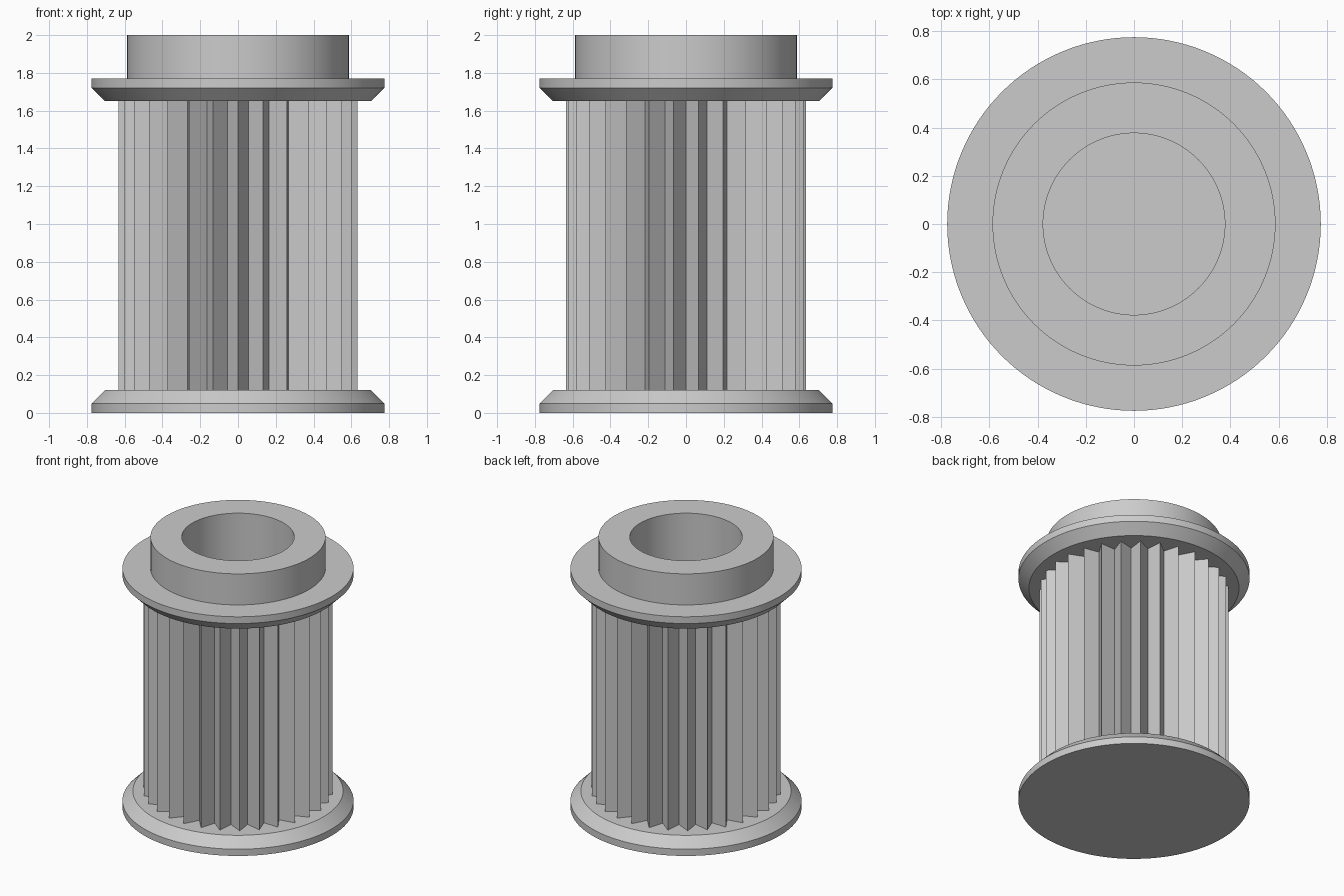
import bpy, bmesh
from math import sin, cos, pi, radians

SEGMENTS = 128
TEETH = 30

cube = bpy.data.objects.get("Cube")
if cube:
    bpy.data.objects.remove(cube, do_unlink=True)

# One plain grey for the whole pulley
grey = bpy.data.materials.new("plain_grey")
grey.use_nodes = True
colour = (0.6, 0.6, 0.6, 1)
grey.diffuse_color = colour
grey.node_tree.nodes["Principled BSDF"].inputs["Base Color"].default_value = colour


def finish(name, bm, smooth):
    bmesh.ops.recalc_face_normals(bm, faces=bm.faces)
    mesh = bpy.data.meshes.new(name)
    bm.to_mesh(mesh)
    bm.free()
    mesh.materials.append(grey)
    obj = bpy.data.objects.new(name, mesh)
    bpy.context.collection.objects.link(obj)
    if smooth:
        bpy.ops.object.select_all(action="DESELECT")
        obj.select_set(True)
        bpy.context.view_layer.objects.active = obj
        bpy.ops.object.shade_smooth_by_angle(angle=radians(30))
    return obj


def ring(bm, radii, z):
    """Loop of vertices at height z, starting at the front."""
    n = len(radii)
    return [bm.verts.new((r * sin(2 * pi * i / n), -r * cos(2 * pi * i / n), z))
            for i, r in enumerate(radii)]


def bridge(bm, a, b):
    for i in range(len(a)):
        j = (i + 1) % len(a)
        bm.faces.new((a[i], a[j], b[j], b[i]))


def turned(name, profile):
    """Lathe a profile of (radius, z) points and cap both ends."""
    bm = bmesh.new()
    rings = [ring(bm, [r] * SEGMENTS, z) for r, z in profile]
    for a, b in zip(rings, rings[1:]):
        bridge(bm, a, b)
    bm.faces.new(rings[0])
    bm.faces.new(rings[-1])
    return finish(name, bm, True)


# Bottom flange: closed disc, chamfered on top
turned("bottom_flange", [(0.775, 0), (0.775, 0.05), (0.705, 0.12)])

# Toothed barrel: sharp ridges alternating with valleys, around the bore
bm = bmesh.new()
star = [0.635, 0.535] * TEETH
bore = [0.378] * len(star)
outer_low, outer_high = ring(bm, star, 0.12), ring(bm, star, 1.65)
inner_low, inner_high = ring(bm, bore, 0.12), ring(bm, bore, 1.65)
bridge(bm, outer_low, outer_high)
bridge(bm, inner_low, inner_high)
bridge(bm, outer_low, inner_low)
bridge(bm, outer_high, inner_high)
finish("toothed_barrel", bm, False)

# Top flange, hub and bore lining, closed at the bore floor
turned("top_flange_and_hub", [
    (0.377, 1.65), (0.705, 1.65), (0.775, 1.72), (0.775, 1.77), (0.587, 1.77),
    (0.587, 2), (0.377, 2), (0.377, 0.121)])
